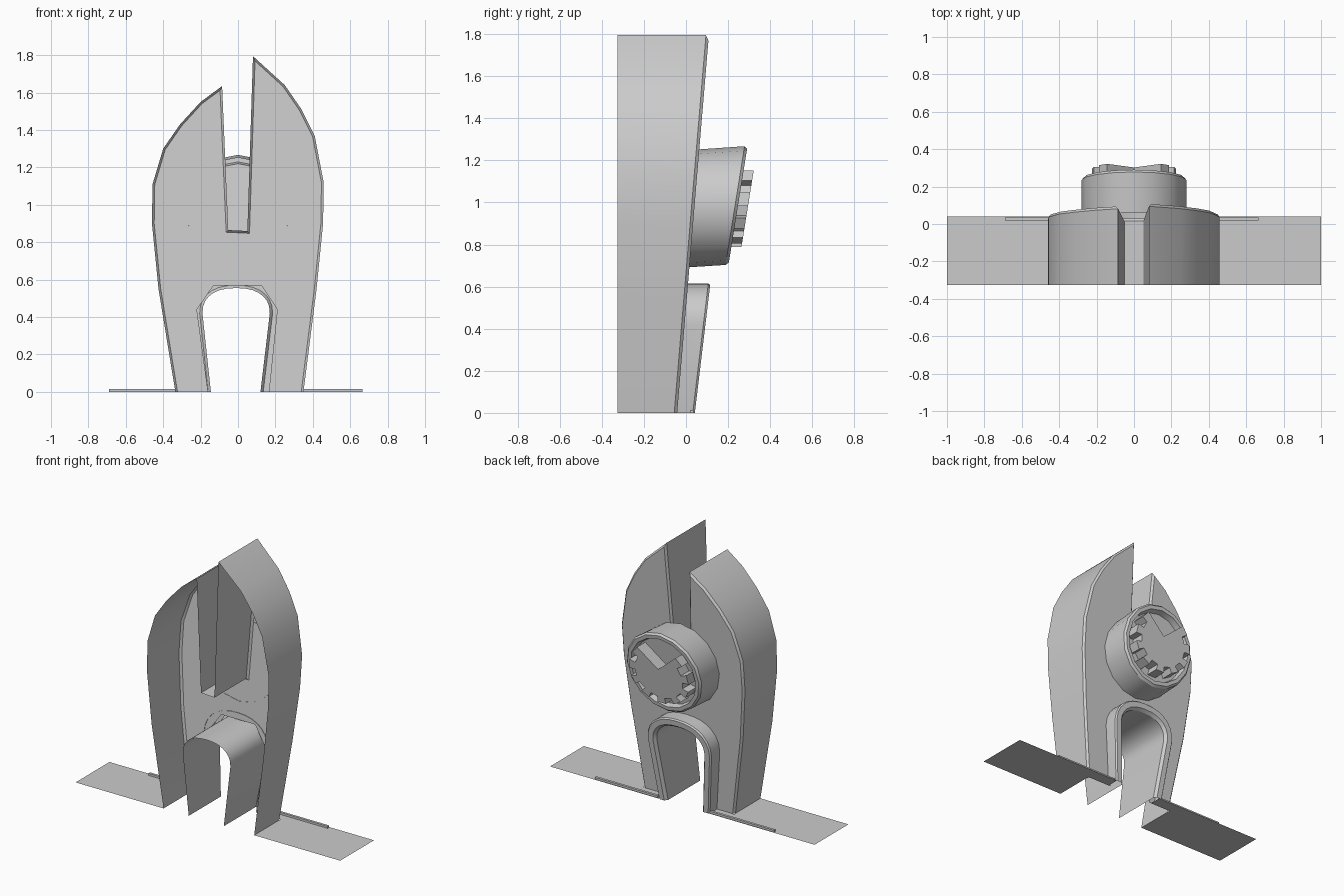
import bpy, bmesh, math
from mathutils import Vector

if "Cube" in bpy.data.objects:
    bpy.data.objects.remove(bpy.data.objects["Cube"])

FRONT = -0.325


def wall_y(z):
    return -0.042 + 0.084 * z


def make(name, verts, faces, angle=30):
    me = bpy.data.meshes.new(name)
    me.from_pydata(verts, [], faces)
    bm = bmesh.new()
    bm.from_mesh(me)
    bmesh.ops.remove_doubles(bm, verts=bm.verts, dist=1e-5)
    bmesh.ops.recalc_face_normals(bm, faces=bm.faces)
    bm.to_mesh(me)
    bm.free()
    ob = bpy.data.objects.new(name, me)
    bpy.context.collection.objects.link(ob)
    bpy.ops.object.select_all(action='DESELECT')
    ob.select_set(True)
    bpy.context.view_layer.objects.active = ob
    bpy.ops.object.shade_smooth_by_angle(angle=math.radians(angle))
    return ob


def offset(pts, d):
    """Offset an open xz polyline to its left; the ends stay on z = 0."""
    out = []
    for i, p in enumerate(pts):
        p = Vector(p)
        ns = []
        for a, b in ((i - 1, i), (i, i + 1)):
            if a >= 0 and b < len(pts):
                t = (Vector(pts[b]) - Vector(pts[a])).normalized()
                ns.append(Vector((-t.y, t.x)))
        m = (ns[0] + ns[-1]).normalized()
        q = p + m * d / max(0.35, m.dot(ns[0]))
        if i in (0, len(pts) - 1):
            q.y = 0
        out.append((q.x, q.y))
    return out


def at(pts, fy):
    return [(x, fy(z), z) for x, z in pts]


def bridge(loops, closed=False):
    n = len(loops[0])
    verts = [v for l in loops for v in l]
    faces = [(k * n + i, k * n + (i + 1) % n, (k + 1) * n + (i + 1) % n, (k + 1) * n + i)
             for k in range(len(loops) - 1) for i in range(n if closed else n - 1)]
    return verts, faces


# Outer shell: leaning wall with a split crown, open towards the front
outline = [(-.335, 0), (-.425, .55), (-.46, .9), (-.457, 1.11), (-.4, 1.3), (-.31, 1.43),
           (-.2, 1.55), (-.085, 1.635), (-.052, .865), (.05, .86), (.08, 1.795),
           (.25, 1.64), (.34, 1.51), (.41, 1.37), (.458, 1.12), (.455, .9), (.42, .55), (.35, 0)]
door_hole = [(.165, 0), (.21, .44), (.125, .57), (-.13, .57), (-.22, .44), (-.16, 0)]
inset = offset(outline, -0.012)
v, f = bridge([at(outline, lambda z: FRONT),
               at(outline, lambda z: wall_y(z) - .014),
               at(inset, wall_y)])
n = len(outline)
v += at(door_hole, wall_y)
f.append(tuple(range(2 * n, 3 * n + len(door_hole))))
make("tower_shell", v, f)

# Arched doorway: deep tunnel and raised rear frame
arch = [(-.145, 0)]
for i in range(15):
    a = math.pi * (1 - i / 14)
    c, s = math.cos(a), max(0, math.sin(a))
    arch.append((-.01 + .18 * math.copysign(abs(c) ** .85, c), .42 + .135 * s ** .85))
arch.append((.12, 0))


def frame_y(z):
    return .042 + .12 * z


v, f = bridge([at(arch, lambda z: FRONT),
               at(arch, lambda z: frame_y(z) - .02),
               at(offset(arch, .015), frame_y),
               at(offset(arch, .052), frame_y),
               at(offset(arch, .06), lambda z: frame_y(z) - .01),
               at(offset(arch, .06), lambda z: wall_y(z) - .004)])
make("door_arch", v, f)

# Round boss with a rim and recessed floor
SEG = 16


def ring(r, fy, zc):
    return [(r * math.sin(2 * math.pi * i / SEG), fy(zc + r * math.cos(2 * math.pi * i / SEG)),
             zc + r * math.cos(2 * math.pi * i / SEG)) for i in range(SEG)]


def face_y(d):
    return lambda z: .247 + d + .16 * (z - .985)


v, f = bridge([ring(.28, lambda z: wall_y(z) - .002, .972),
               ring(.282, face_y(-.014), .985),
               ring(.27, face_y(0), .985),
               ring(.245, face_y(0), .985),
               ring(.235, face_y(-.04), .985)], closed=True)
f.append(tuple(range(4 * SEG, 5 * SEG)))
make("round_boss", v, f)

# Toothed relief plate with a V-shaped cut at the top
gear = [(0, 1.03)]
TEETH = 9
steps = 2 * TEETH - 1
for k in range(steps):
    r = .225 if k % 2 == 0 else .18
    for e in (k, k + 1):
        a = math.radians(50 - 280 * e / steps)
        z = r * math.sin(a)
        gear.append((r * math.cos(a), .98 + z * (.86 if z < 0 else 1)))
v, f = bridge([at(gear, face_y(-.045)), at(gear, face_y(.048))], closed=True)
f.append(tuple(range(len(gear), 2 * len(gear))))
make("toothed_relief", v, f, 20)

# Ground sheets and thin kerbs on both sides
for side, s, foot, kerb in (("left", -1, .335, .69), ("right", 1, .35, .665)):
    pts = [(1, FRONT), (1, .04), (.18, .04), (.18, -.042), (foot, -.042), (foot, FRONT)]
    make(side + "_ground_sheet", [(s * x, y, 0) for x, y in pts], [tuple(range(6))])
    base = [(.19, .018), (kerb, .018), (kerb, .035), (.19, .035)]
    v, f = bridge([[(s * x, y, z) for x, y in base] for z in (0, .014)], closed=True)
    f += [(0, 1, 2, 3), (4, 5, 6, 7)]
    make(side + "_kerb", v, f)
